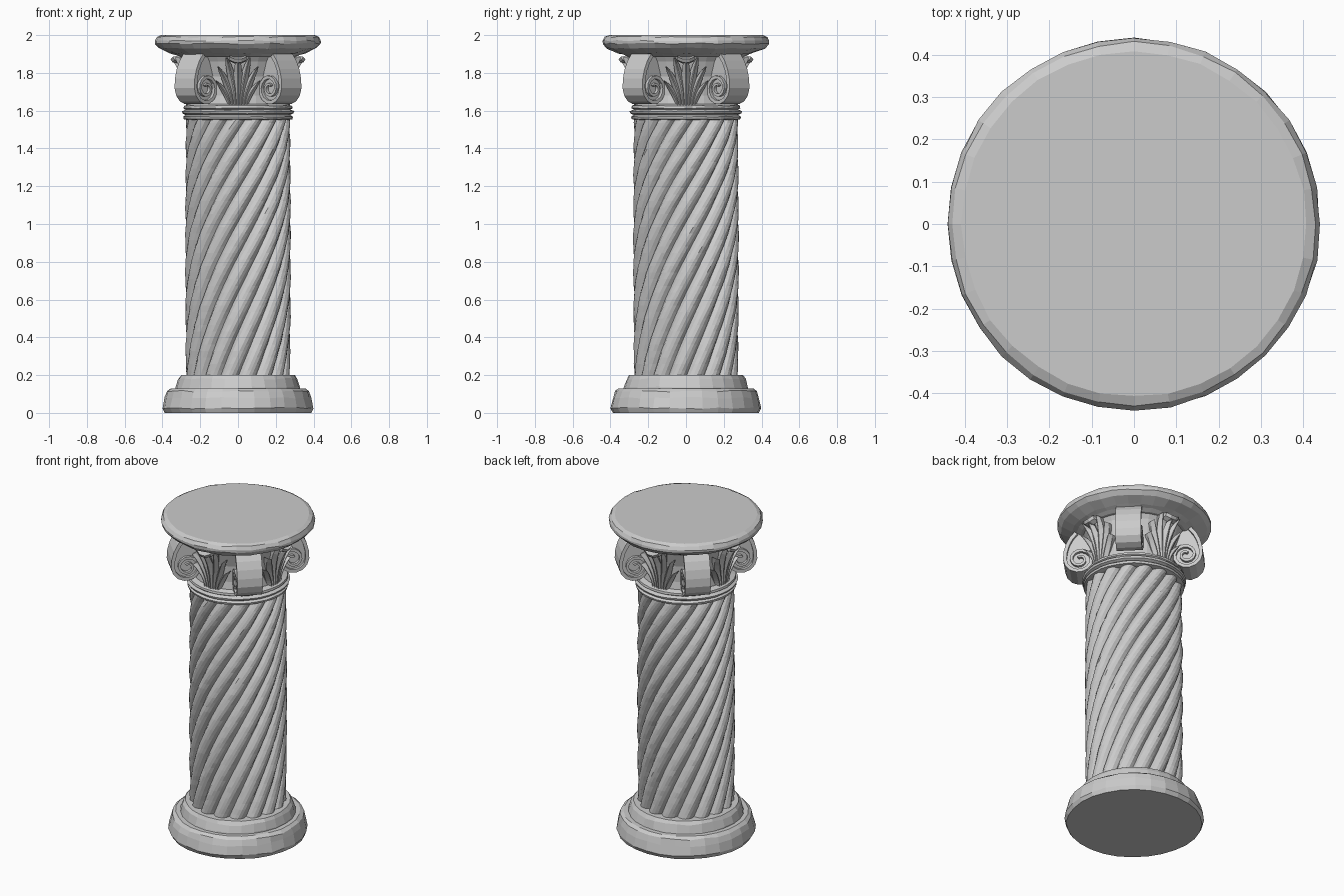
import bpy, math, random
from mathutils import Matrix, Vector

if "Cube" in bpy.data.objects:
    bpy.data.objects.remove(bpy.data.objects["Cube"])

random.seed(4)


def make(name, verts, faces):
    mesh = bpy.data.meshes.new(name)
    mesh.from_pydata(verts, [], faces)
    mesh.validate()
    ob = bpy.data.objects.new(name, mesh)
    bpy.context.collection.objects.link(ob)
    return ob


def grid_faces(rows, n):
    """Closed tube of rows x n points, capped at both ends."""
    f = [(i * n + j, i * n + (j + 1) % n, (i + 1) * n + (j + 1) % n, (i + 1) * n + j)
         for i in range(rows - 1) for j in range(n)]
    return f + [tuple(reversed(range(n))), tuple(range((rows - 1) * n, rows * n))]


def lathe(name, profile, n=32, chip=0.0):
    """Turned part; chip roughens the rim like worn stone."""
    verts = []
    for k, (r, z) in enumerate(profile):
        inner = 0 < k < len(profile) - 1
        for j in range(n):
            a = 2 * math.pi * j / n
            rr = r - random.uniform(0, chip)
            zz = z + (random.uniform(-chip, chip) * 0.7 if inner else 0)
            verts.append((rr * math.cos(a), rr * math.sin(a), zz))
    return make(name, verts, grid_faces(len(profile), n))


# Base: worn plinth and upper step
lathe("base_plinth", [(0.39, 0), (0.402, 0.025), (0.39, 0.08), (0.38, 0.115), (0.36, 0.13)], 28, 0.006)
lathe("base_step", [(0.335, 0.12), (0.332, 0.135), (0.318, 0.18), (0.305, 0.2)], 28, 0.006)

# Shaft: rounded spiral ribs with narrow grooves
RIBS, PER, ROWS = 16, 6, 40
shaft = []
for i in range(ROWS + 1):
    t = i / ROWS
    twist = 2.2 * t + 0.75 * t * t
    for j in range(RIBS * PER):
        s = (j % PER) / PER
        r = 0.247 + 0.031 * abs(math.sin(math.pi * s)) ** 0.7
        r += 0.004 * math.sin(math.pi * t) - 0.002 + random.uniform(-0.0015, 0.0015)
        a = 2 * math.pi * j / (RIBS * PER) + twist
        shaft.append((r * math.cos(a), r * math.sin(a), 0.19 + 1.38 * t))
make("spiral_shaft", shaft, grid_faces(ROWS + 1, RIBS * PER))

# Neck rings
lathe("neck_rings", [(0.265, 1.55), (0.288, 1.555), (0.292, 1.568), (0.277, 1.577), (0.294, 1.585),
                     (0.299, 1.597), (0.278, 1.606), (0.289, 1.613), (0.287, 1.626), (0.26, 1.635)], 36, 0.002)

# Capital core
lathe("capital_bell", [(0.255, 1.62), (0.245, 1.68), (0.25, 1.78), (0.275, 1.86), (0.30, 1.9)], 32)

# Round top slab
lathe("top_slab", [(0.31, 1.885), (0.335, 1.897), (0.36, 1.905), (0.42, 1.93), (0.442, 1.955),
                   (0.443, 1.97), (0.432, 1.99), (0.41, 2.0)], 32, 0.005)


def on_diagonal(angle, u, t, z):
    c, s = math.cos(angle), math.sin(angle)
    return (u * c - t * s, u * s + t * c, z)


# Corner volutes: side slab with a raised scroll band
CU, CZ, R0 = 0.305, 1.72, 0.096
arm = [(0.335, 1.90), (0.363, 1.865), (0.385, 1.82), (0.398, 1.77)]


def spiral(k, turns, steps=14):
    th = -2 * math.pi * k / steps
    r = R0 * (1 - 0.8 * (k / steps) / turns)
    return (CU + r * math.cos(th), CZ + r * math.sin(th))


path = arm + [spiral(k, 1.9) for k in range(27)]
outline = arm + [spiral(k, 1.9) for k in range(10)] + [(0.215, 1.80), (0.19, 1.90)]


def volute(i):
    ang = math.pi / 4 + i * math.pi / 2
    n = len(outline)
    verts = [on_diagonal(ang, u, t, z) for t in (-0.056, 0.056) for u, z in outline]
    make(f"volute_body_{i}", verts, grid_faces(2, n))
    verts = []
    for k, (u, z) in enumerate(path):
        a, b = Vector(path[max(k - 1, 0)]), Vector(path[min(k + 1, len(path) - 1)])
        d = (b - a).normalized()
        thick = 0.022 - 0.010 * k / len(path)
        iu, iz = u + d.y * thick, z - d.x * thick
        w = 0.074
        for pu, pz, t in ((u, z, -w), (u, z, w), (iu, iz, w), (iu, iz, -w)):
            verts.append(on_diagonal(ang, pu, t, pz))
    make(f"volute_scroll_{i}", verts, grid_faces(len(path), 4))


# Acanthus leaf: fan of ridged fronds curling outward under the slab
def leaf(i):
    rot = Matrix.Rotation(i * math.pi / 2, 3, 'Z')
    fronds = [(0, 0, 1.63, 1.875, 0.026, 0.075)]
    for s in (-1, 1):
        fronds += [(s * 0.014, s * 0.062, 1.63, 1.885, 0.022, 0.07),
                   (s * 0.03, s * 0.105, 1.63, 1.835, 0.020, 0.05),
                   (s * 0.045, s * 0.115, 1.63, 1.76, 0.017, 0.03)]
    verts, faces = [], []
    rows = 8
    for x0, x1, z0, z1, w, curl in fronds:
        base = len(verts)
        for k in range(rows):
            t = k / (rows - 1)
            x = x0 + (x1 - x0) * t ** 1.6
            z = z0 + (z1 - z0) * (t - 0.06 * max(0, t - 0.8))
            y = -(0.255 + curl * t * t) + abs(x) * 0.15
            h = w * (0.35 + 0.65 * math.sin(math.pi * min(1, t * 0.85 + 0.1)))
            if k == rows - 1:
                h *= 0.45
            for dx, dy in ((-h, 0.006), (-h * 0.15, -0.02), (h * 0.15, -0.02), (h, 0.006), (0, 0.035)):
                verts.append(rot @ Vector((x + dx, y + dy, z)))
        faces += [tuple(base + v for v in f) for f in grid_faces(rows, 5)]
    # Curled tip of the leaf
    base = len(verts)
    for x in (-0.045, -0.018, 0.018, 0.045):
        tip = 0.012 if abs(x) < 0.03 else 0
        for dy, dz in ((-0.30, 1.862), (-0.335, 1.868), (-0.345, 1.885), (-0.30, 1.895)):
            verts.append(rot @ Vector((x, dy - tip, dz - tip)))
    faces += [tuple(base + v for v in f) for f in grid_faces(4, 4)]
    make(f"acanthus_leaf_{i}", verts, faces)


for i in range(4):
    volute(i)
    leaf(i)

# Consistent outward normals
import bmesh
for ob in bpy.data.objects:
    bm = bmesh.new()
    bm.from_mesh(ob.data)
    bmesh.ops.recalc_face_normals(bm, faces=bm.faces)
    bm.to_mesh(ob.data)
    bm.free()
